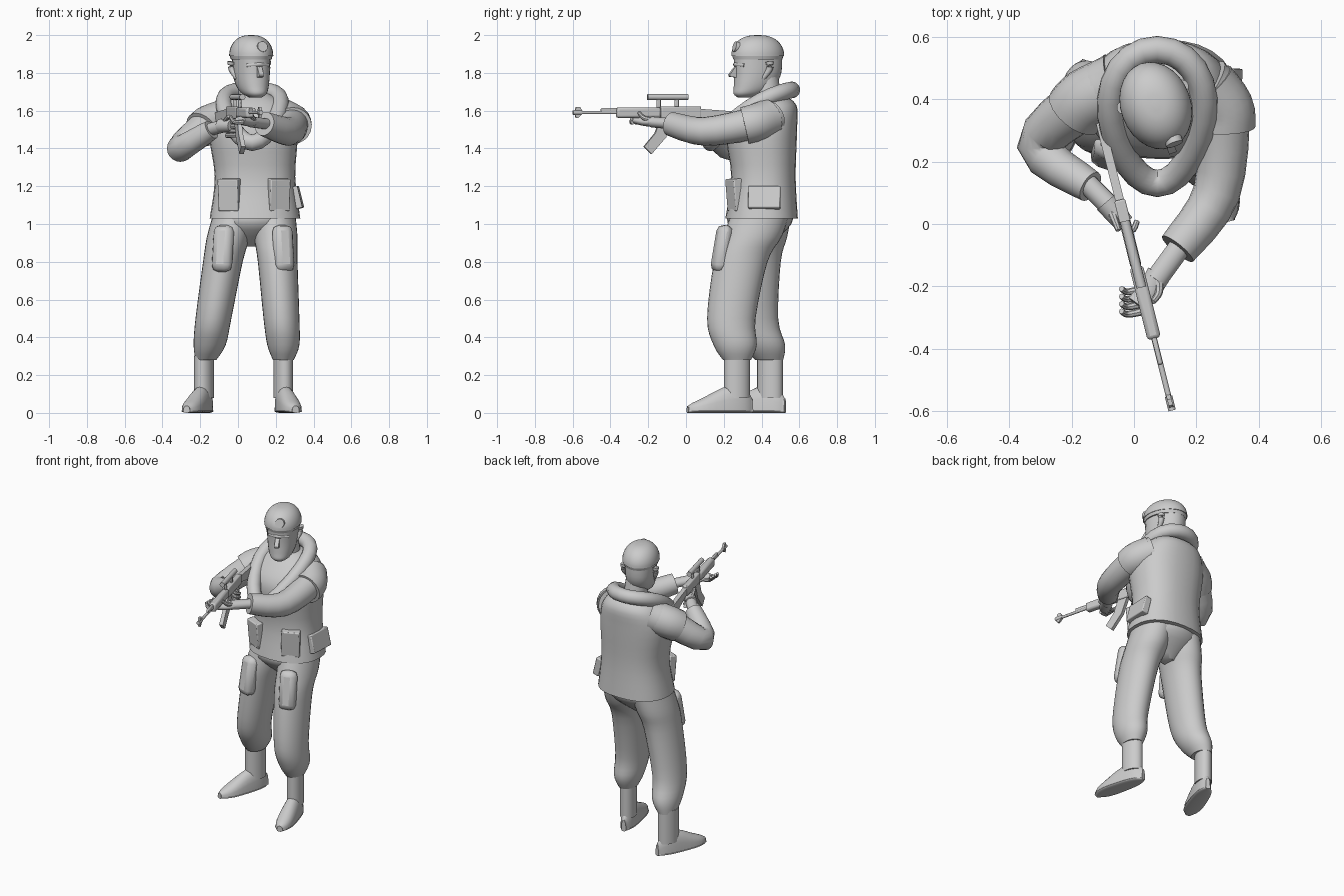
import bpy, bmesh
from math import sin, cos, pi, radians
from mathutils import Vector, Matrix

if "Cube" in bpy.data.objects:
    bpy.data.objects.remove(bpy.data.objects["Cube"])

grey = bpy.data.materials.new("plain_grey")
grey.use_nodes = True
grey.diffuse_color = (0.6, 0.6, 0.6, 1)
grey.node_tree.nodes["Principled BSDF"].inputs["Base Color"].default_value = grey.diffuse_color
made = []


def finish(name, bm, matrix, bevel=0):
    bmesh.ops.recalc_face_normals(bm, faces=bm.faces)
    bm.transform(matrix)
    mesh = bpy.data.meshes.new(name)
    bm.to_mesh(mesh)
    bm.free()
    mesh.materials.append(grey)
    obj = bpy.data.objects.new(name, mesh)
    bpy.context.collection.objects.link(obj)
    if bevel:
        modifier = obj.modifiers.new("bevel", "BEVEL")
        modifier.width, modifier.segments = bevel, 2
    made.append(obj)


def skin(name, rings, matrix=Matrix(), closed=False):
    """Bridge equal rings of points, capping the ends of an open run."""
    bm = bmesh.new()
    loops = [[bm.verts.new(point) for point in ring] for ring in rings]
    count = len(loops[0])
    pairs = list(zip(loops, loops[1:]))
    if closed:
        pairs.append((loops[-1], loops[0]))
    else:
        bm.faces.new(loops[0])
        bm.faces.new(loops[-1])
    for lower, upper in pairs:
        for i in range(count):
            j = (i + 1) % count
            bm.faces.new((lower[i], lower[j], upper[j], upper[i]))
    finish(name, bm, matrix)


def smooth(rows, steps=4):
    """Run a Catmull-Rom curve through the rows."""
    rows = [Vector(row) for row in rows]
    padded = [rows[0], *rows, rows[-1]]
    result = []
    for a, b, c, d in zip(padded, padded[1:], padded[2:], padded[3:]):
        for step in range(steps):
            t = step / steps
            result.append(b + (c - a) * t / 2 + (a * 2 - b * 5 + c * 4 - d) * t * t / 2
                          + (b * 3 - a - c * 3 + d) * t ** 3 / 2)
    return result + [rows[-1]]


def circle(count):
    return [(cos(2 * pi * i / count), sin(2 * pi * i / count)) for i in range(count)]


def loft(name, centres, widths, ratio, matrix=Matrix(), boxy=1.0):
    """Stack level ovals on the centres; ratio is depth over width."""
    def squared(value):
        return abs(value) ** boxy * (1 if value > 0 else -1)
    rows = smooth([(*centre, width) for centre, width in zip(centres, widths)])
    skin(name, [[(x + width * squared(c), y + width * ratio * squared(s), z) for c, s in circle(28)]
                for x, y, z, width in rows], matrix)


def tube(name, points, start, end, matrix=Matrix(), sides=20, flat=1.0, closed=False):
    """Sweep a round section along the points, tapering from start to end."""
    path = [Vector(p) for p in points] if closed else smooth(points)
    last = len(path) - 1
    rings = []
    for i, point in enumerate(path):
        ahead = path[(i + 1) % len(path)] if closed else path[min(i + 1, last)]
        behind = path[i - 1] if closed else path[max(i - 1, 0)]
        along = (ahead - behind).normalized()
        side = along.cross(Vector((0, 0, 1))).normalized()
        up = side.cross(along) * flat
        radius = start + (end - start) * i / last
        rings.append([point + (side * c + up * s) * radius for c, s in circle(sides)])
    skin(name, rings, matrix, closed)


def box(name, centre, size, tilt=0, turn=0, bevel=0.006, matrix=Matrix()):
    bm = bmesh.new()
    bmesh.ops.create_cube(bm, size=1)
    place = Matrix.Translation(centre) @ Matrix.Rotation(radians(turn), 4, "Z")
    place = place @ Matrix.Rotation(radians(tilt), 4, "X") @ Matrix.Diagonal((*size, 1))
    finish(name, bm, matrix @ place, bevel)


def plate(name, profile, half, matrix):
    """Give a side profile of (y, z) points a thickness along x."""
    skin(name, [[(x, y, z) for y, z in profile] for x in (-half, half)], matrix)


def stand(x, y, z, turn):
    return Matrix.Translation((x, y, z)) @ Matrix.Rotation(radians(turn), 4, "Z")


# Vest
loft("vest", [(.09, .4, 1.03), (.09, .41, 1.25), (.08, .4, 1.5), (.08, .44, 1.63), (.08, .44, 1.69)],
     [.24, .213, .235, .18, .08], ratio=.8, boxy=.85)

# Trousers, gathered at the ankles
loft("trouser_seat", [(.08, .4, 1.1), (.08, .39, 1), (.06, .39, .88)], [.2, .21, .05], ratio=.8)
leg_widths = [.115, .115, .105, .095, .085, .055]
loft("left_trouser_leg", [(.19, .39, 1.04), (.2, .35, .93), (.21, .29, .8), (.23, .24, .5), (.24, .26, .36), (.24, .27, .28)],
     leg_widths, ratio=1.35)
loft("right_trouser_leg", [(-.02, .4, 1.04), (-.05, .38, .93), (-.08, .36, .8), (-.13, .36, .5), (-.15, .41, .36), (-.17, .44, .28)],
     leg_widths, ratio=1.35)

# Boots: rounded at heel and toe, highest at the ankle
for side, place in (("left", stand(.24, .27, 0, 14)), ("right", stand(-.18, .445, 0, -20))):
    upper, sole = [], []
    for step in range(17):
        t = (1 - cos(pi * step / 16)) / 2
        along = .085 - .355 * t
        blunt = max(.1, 1 - abs(2 * t - 1) ** 3) ** .5
        width = (.047 + .012 * t) * blunt
        height = (.055 + .09 * cos(pi * (t - .2) / 1.6) ** 2) * blunt ** .6
        upper.append([(width * c, along, .01 + height * max(0, s) ** .7) for c, s in circle(20)])
        sole.append([(width * 1.06 * c, along, .01 + .01 * s) for c, s in circle(20)])
    skin(side + "_boot", upper, place)
    skin(side + "_boot_sole", sole, place)
    loft(side + "_boot_shaft", [(0, 0, .08), (0, 0, .3)], [.05, .05], ratio=1.4, matrix=place)

# Arms: long sleeves with the short vest sleeves over them
left_shoulder, right_shoulder = (.23, .44, 1.56), (-.06, .44, 1.56)
left_upper_arm, right_upper_arm = (.283, .37, 1.535), (-.15, .4, 1.53)
tube("left_sleeve", [left_shoulder, left_upper_arm, (.265, .1, 1.49), (.14, -.08, 1.53)], start=.1, end=.064)
tube("right_sleeve", [right_shoulder, right_upper_arm, (-.305, .25, 1.4), (-.14, .12, 1.5)], start=.11, end=.052)
tube("left_vest_sleeve", [left_shoulder, left_upper_arm, (.29, .31, 1.52)], start=.104, end=.1)
tube("right_vest_sleeve", [right_shoulder, right_upper_arm, (-.19, .36, 1.5)], start=.104, end=.1)

# Hands
tube("left_wrist", [(.15, -.07, 1.53), (.07, -.18, 1.54)], start=.036, end=.036, flat=.8)
tube("left_palm", [(.08, -.16, 1.54), (.05, -.21, 1.54), (.01, -.26, 1.55)], start=.04, end=.035, flat=.6)
tube("right_wrist", [(-.15, .13, 1.5), (-.07, .05, 1.52)], start=.034, end=.034)
tube("right_palm", [(-.09, .07, 1.52), (-.03, 0, 1.52)], start=.038, end=.032)
for number, finger in enumerate(("index", "middle", "ring", "little")):
    shift = number * .024
    tube(f"left_{finger}_finger", [(.03, shift - .28, 1.54), (-.02, shift - .29, 1.54), (-.04, shift - .28, 1.57)],
         start=.013, end=.009, sides=8)
    tube(f"right_{finger}_finger", [(-.06, .03, 1.54 - shift), (-.01, -.02, 1.54 - shift), (.01, .01, 1.53 - shift)],
         start=.013, end=.009, sides=8)
tube("left_thumb", [(.08, -.17, 1.55), (.08, -.22, 1.56), (.06, -.25, 1.59)], start=.016, end=.009, sides=8)
tube("right_thumb", [(-.08, .06, 1.53), (-.05, -.02, 1.57)], start=.016, end=.009, sides=8)

# Head and face, turned a little to the left
tube("neck", [(.08, .44, 1.58), (.07, .42, 1.78)], start=.078, end=.068)
head = stand(.07, .38, 1.8, 20)
loft("head", [(0, -.07, -.13), (0, -.05, -.11), (0, -.02, -.07), (0, 0, 0), (0, 0, .1)],
     [.03, .06, .08, .092, .095], ratio=1.38, matrix=head, boxy=.92)
plate("nose", [(-.12, .04), (-.14, .02), (-.162, -.01), (-.16, -.02), (-.12, -.025)], half=.013, matrix=head)
tube("brow", [(-.06, -.095, .04), (0, -.125, .045), (.06, -.095, .04)], start=.011, end=.011, matrix=head, sides=10)
tube("lips", [(-.03, -.097, -.06), (0, -.12, -.06), (.03, -.097, -.06)], start=.009, end=.009, matrix=head, sides=10)
for side, sign in (("left", 1), ("right", -1)):
    tube(side + "_ear", [(sign * .08, 0, -.03), (sign * .1, .03, .02), (sign * .1, .03, .06)],
         start=.012, end=.022, matrix=head, sides=10)

# Beret: a dome over a band, with a raised round badge
dome = [radians(angle) for angle in range(0, 90, 11)]
loft("beret", [(0, 0, .09 + .11 * sin(a)) for a in dome], [.113 * cos(a) ** .8 for a in dome], ratio=1.27, matrix=head)
loft("beret_band", [(0, 0, .07), (0, 0, .1)], [.104, .112], ratio=1.27, matrix=head)
tube("beret_badge", [(.015, -.1, .13), (.015, -.137, .14)], start=.03, end=.028, matrix=head)

# Inflated collar: a tilted loop, high behind the neck and low and narrow on the chest
tube("collar_tube", [(.075 + (.148 + .025 * s) * c, .345 + .215 * s, 1.57 + .14 * s + .05 * c * c) for c, s in circle(24)],
     start=.044, end=.044, closed=True)

# Pouches and thigh pockets
for side, sign in (("left", 1), ("right", -1)):
    box(side + "_front_pouch", (.085 + sign * .13, .258, 1.155), (.115, .05, .17), tilt=5, turn=sign * 24)
    box(side + "_thigh_pocket", (.08 + sign * .16, .21 - sign * .02, .87), (.11, .08, .25),
        tilt=-10, turn=sign * 18, bevel=.035)
box("side_pouch", (.31, .415, 1.14), (.17, .045, .12), tilt=-14, turn=87)

# Rifle, built along y about its bore
rifle = stand(-.027, 0, 1.59, 14)
box("receiver", (0, -.03, 0), (.036, .22, .065), matrix=rifle)
box("handguard", (0, -.26, 0), (.044, .24, .056), bevel=.012, matrix=rifle)
box("gas_block", (0, -.42, .012), (.016, .09, .024), matrix=rifle)
plate("stock", [(.07, .02), (.34, 0), (.34, -.09), (.07, -.02)], half=.014, matrix=rifle)
plate("pistol_grip", [(0, -.02), (.04, -.02), (.07, -.12), (.04, -.13)], half=.013, matrix=rifle)
plate("magazine", [(-.07, -.03), (-.14, -.03), (-.17, -.11), (-.23, -.18), (-.19, -.22), (-.11, -.13)],
      half=.012, matrix=rifle)
plate("front_sight", [(-.56, 0), (-.58, .03), (-.6, .03), (-.61, 0), (-.6, -.03), (-.59, -.03)], half=.007, matrix=rifle)
for part, rear, front, radius, height in (("barrel", -.37, -.615, .009, 0), ("muzzle", -.57, -.617, .012, 0),
                                          ("scope", .01, -.21, .016, .082)):
    tube(part, [(0, rear, height), (0, front, height)], start=radius, end=radius, matrix=rifle, sides=14)
for part, along in (("rear", -.05), ("front", -.15)):
    box(part + "_scope_mount", (0, along, .05), (.014, .024, .05), matrix=rifle)

# Smooth shading with crisp edges
for obj in made:
    obj.select_set(True)
bpy.context.view_layer.objects.active = made[0]
bpy.ops.object.shade_smooth_by_angle(angle=radians(38))
